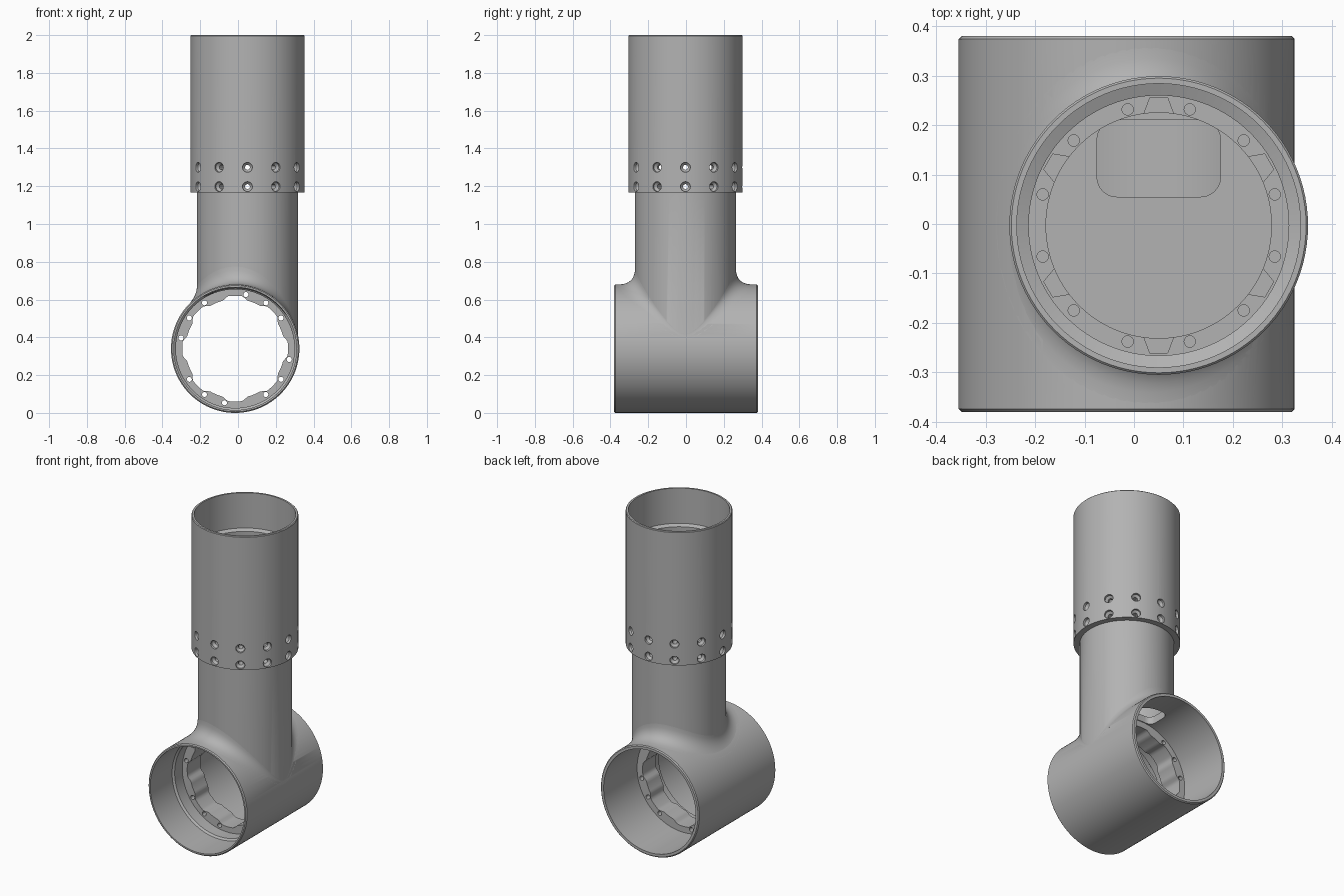
import bpy, bmesh
from math import sin, cos, pi, sqrt, radians
from mathutils import Matrix

if "Cube" in bpy.data.objects:
    bpy.data.objects.remove(bpy.data.objects["Cube"], do_unlink=True)

SEG = 96
TUBE_X, TUBE_Z, TUBE_R, HALF = -0.015, 0.34, 0.34, 0.38
COL_X, COL_Y, NECK_R, SLEEVE_R = 0.05, -0.003, 0.267, 0.302

grey = bpy.data.materials.new("plain grey")
grey.use_nodes = True
colour = (0.45, 0.45, 0.45, 1)
grey.diffuse_color = colour
grey.node_tree.nodes["Principled BSDF"].inputs["Base Color"].default_value = colour

COLUMN = Matrix.Translation((COL_X, COL_Y, 0))
# Local z of the cross tube runs along world +y
CROSS = Matrix.Translation((TUBE_X, 0, TUBE_Z)) @ Matrix.Rotation(-pi / 2, 4, 'X')


def finish(name, bm):
    bmesh.ops.recalc_face_normals(bm, faces=bm.faces)
    mesh = bpy.data.meshes.new(name)
    bm.to_mesh(mesh)
    bm.free()
    obj = bpy.data.objects.new(name, mesh)
    bpy.context.collection.objects.link(obj)
    mesh.materials.append(grey)
    return obj


def lathe(bm, profile, matrix, seg=SEG):
    """Closed solid of revolution from (radius, z) points, flat at both ends."""
    rings = [[bm.verts.new(matrix @ Matrix.Rotation(2 * pi * i / seg, 4, 'Z')
                           @ Matrix.Translation((r, 0, z)).translation)
              for i in range(seg)] for r, z in profile]
    for a, b in zip(rings, rings[1:]):
        for i in range(seg):
            j = (i + 1) % seg
            bm.faces.new((a[i], a[j], b[j], b[i]))
    bm.faces.new(rings[0][::-1])
    bm.faces.new(rings[-1])


def prism(bm, outline, z0, z1, matrix):
    low, high = [[bm.verts.new((matrix @ Matrix.Translation((x, y, z))).translation)
                  for x, y in outline] for z in (z0, z1)]
    n = len(outline)
    for i in range(n):
        j = (i + 1) % n
        bm.faces.new((low[i], low[j], high[j], high[i]))
    bm.faces.new(low[::-1])
    bm.faces.new(high)


def solid(name, profile, matrix):
    bm = bmesh.new()
    lathe(bm, profile, matrix)
    return finish(name, bm)


def combine(target, other, operation='DIFFERENCE'):
    other.hide_render = True
    mod = target.modifiers.new("cut", 'BOOLEAN')
    mod.operation, mod.object, mod.solver = operation, other, 'EXACT'
    bpy.context.view_layer.objects.active = target
    bpy.ops.object.modifier_apply(modifier=mod.name)
    bpy.data.objects.remove(other, do_unlink=True)


# Outer shapes: horizontal cross tube, and the neck with its wider sleeve
c = 0.006
body = solid("tube_body", [(TUBE_R - c, -HALF), (TUBE_R, c - HALF),
                           (TUBE_R, HALF - c), (TUBE_R - c, HALF)], CROSS)
column = solid("column", [(NECK_R, TUBE_Z), (NECK_R, 1.167), (SLEEVE_R, 1.167),
                          (SLEEVE_R, 1.996), (SLEEVE_R - 0.004, 2)], COLUMN)
combine(body, column, 'UNION')

# Cross tube bores, leaving a flange ring in the middle
combine(body, solid("front_bore", [(0.325, -0.5), (0.325, -0.165), (0.314, -0.155),
                                   (0.314, -0.08)], CROSS))
combine(body, solid("back_bore", [(0.318, 0.05), (0.318, 0.5)], CROSS))

# Wavy opening of the flange
bm = bmesh.new()
wave = []
for i in range(144):
    a = 2 * pi * i / 144
    r = 0.271 + 0.009 * max(-1, min(1, 2.5 * cos(8 * a)))
    wave.append((r * cos(a), r * sin(a)))
prism(bm, wave, -0.2, 0.2, CROSS)
combine(body, finish("flange_opening", bm))

# Flange bolt holes, one in four left out
bm = bmesh.new()
for k in range(16):
    if k % 4 != 3:
        a = radians(11.25 + 22.5 * k)
        spot = CROSS @ Matrix.Translation((0.292 * cos(a), 0.292 * sin(a), 0))
        lathe(bm, [(0.0135, -0.12), (0.0135, 0.1)], spot, 16)
combine(body, finish("flange_holes", bm))

# Column bore down to the floor, stepped at the flange and near the top
combine(body, solid("column_bore", [(0.228, 0.70), (0.228, 1.34), (0.263, 1.34),
                                    (0.263, 1.77), (0.287, 1.78), (0.287, 2.1)], COLUMN))

# Six flared notches in the column flange
bm = bmesh.new()
for k in range(6):
    turn = COLUMN @ Matrix.Rotation(pi / 2 + k * pi / 3, 4, 'Z')
    prism(bm, [(0.215, -0.034), (0.258, -0.018), (0.258, 0.018), (0.215, 0.034)],
          1.235, 1.45, turn)
combine(body, finish("column_notches", bm))

# Blind screw holes in the column flange
bm = bmesh.new()
for k in range(12):
    a = radians(15 + 30 * k)
    spot = COLUMN @ Matrix.Translation((0.243 * cos(a), 0.243 * sin(a), 0))
    lathe(bm, [(0.0115, 1.25), (0.0115, 1.4)], spot, 16)
combine(body, finish("screw_holes", bm))

# Two rows of countersunk holes round the sleeve
bm = bmesh.new()
for z in (1.198, 1.3):
    for k in range(12):
        turn = (COLUMN @ Matrix.Translation((0, 0, z)) @ Matrix.Rotation(k * pi / 6, 4, 'Z')
                @ Matrix.Rotation(pi / 2, 4, 'Y'))
        lathe(bm, [(0.013, 0.2), (0.013, 0.275), (0.026, 0.288), (0.026, 0.33)], turn, 20)
combine(body, finish("sleeve_holes", bm))

# Cable slot with rounded corners through the floor
bm = bmesh.new()
outline = []
for cx, cy, start in ((0.135, 0.17, 0), (-0.035, 0.17, 90), (-0.035, 0.095, 180), (0.135, 0.095, 270)):
    for s in range(7):
        a = radians(start + 15 * s)
        outline.append((cx + 0.04 * cos(a), cy + 0.04 * sin(a)))
prism(bm, outline, 0.45, 0.85, Matrix.Identity(4))
combine(body, finish("cable_slot", bm))


# Fillet blending the neck into the cross tube
def on_tube(x):
    return TUBE_Z + sqrt(max(0, TUBE_R ** 2 - (x - TUBE_X) ** 2))


bm = bmesh.new()
rings = []
for i in range(SEG):
    a = 2 * pi * i / SEG
    ca, sa = cos(a), sin(a)
    z1 = on_tube(COL_X + NECK_R * ca)
    f = 0.095 * ((z1 - TUBE_Z) / TUBE_R) ** 2
    z2 = on_tube(COL_X + (NECK_R + f) * ca)
    section = [(NECK_R - 0.01, z1 - 0.02)]
    for s in range(9):
        t = s / 8
        u = 1 - t
        section.append((NECK_R + t * t * f, u * u * (z1 + f) + 2 * u * t * z1 + t * t * z2))
    rings.append([bm.verts.new((COL_X + r * ca, COL_Y + r * sa, z)) for r, z in section])
for i, a in enumerate(rings):
    b = rings[(i + 1) % SEG]
    for k in range(len(a)):
        m = (k + 1) % len(a)
        bm.faces.new((a[k], b[k], b[m], a[m]))
fillet = finish("neck_fillet", bm)

# Smooth round walls with crisp edges
for obj in (body, fillet):
    bpy.ops.object.select_all(action='DESELECT')
    obj.select_set(True)
    bpy.context.view_layer.objects.active = obj
    bpy.ops.object.shade_smooth_by_angle(angle=radians(30))
